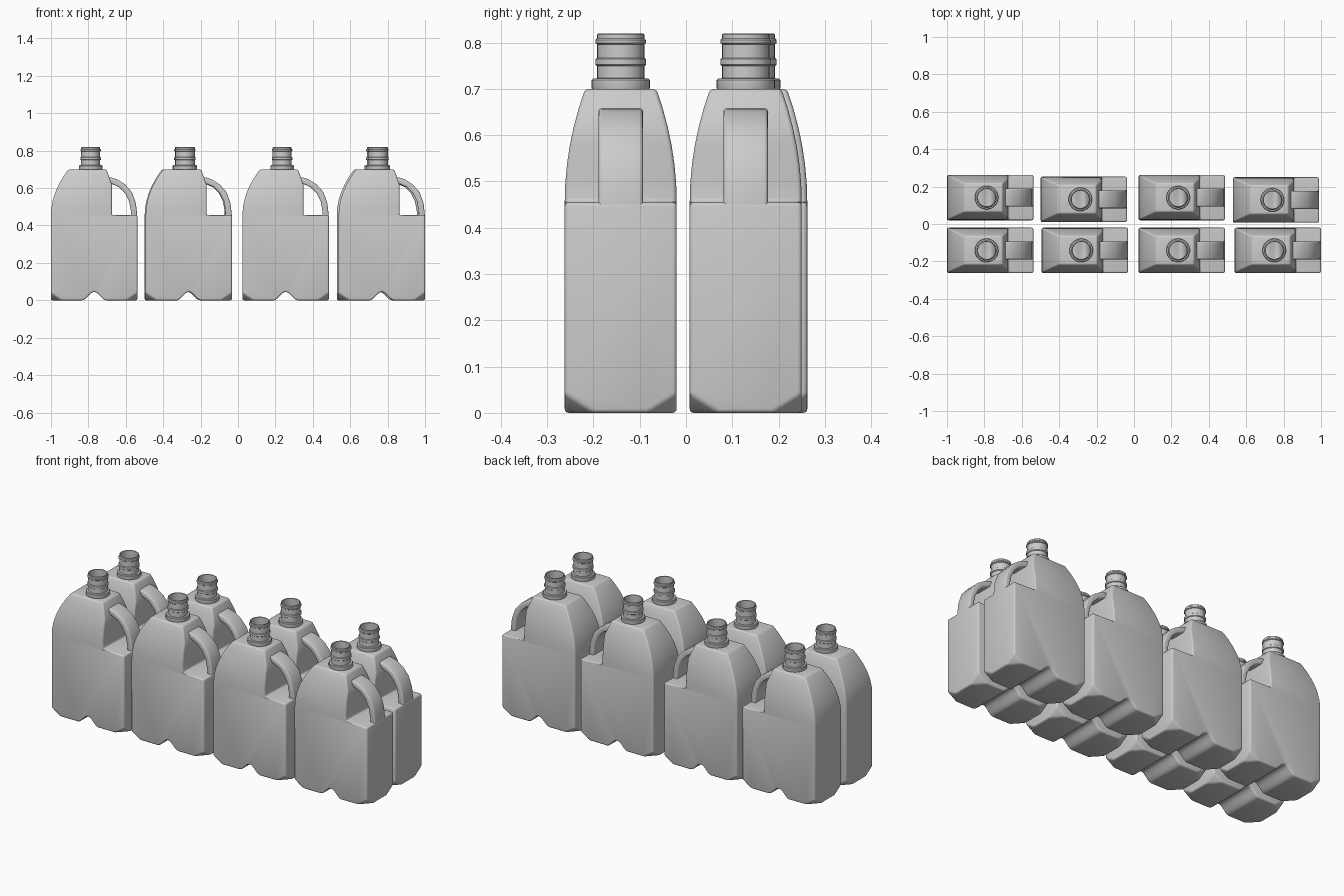
import bpy, bmesh, math
from mathutils import Vector

if "Cube" in bpy.data.objects:
    bpy.data.objects.remove(bpy.data.objects["Cube"])

HALF_W, HALF_D = 0.231, 0.121      # jug half width and half depth
Z_SHOULDER, Z_TOP, STEPS = 0.455, 0.70, 6
NECK_X = 0.212 - HALF_W
LEVELS = [Z_SHOULDER + (Z_TOP - Z_SHOULDER) * i / STEPS for i in range(STEPS + 1)]


def taper(z):
    return max(0.0, (z - Z_SHOULDER) / (Z_TOP - Z_SHOULDER)) ** 2


def prism(profile, half_depth):
    """Extrude an x-z outline along y."""
    bm = bmesh.new()
    face = bm.faces.new([bm.verts.new((x - HALF_W, -half_depth, z)) for x, z in profile])
    ext = bmesh.ops.extrude_face_region(bm, geom=[face], use_keep_orig=True)
    moved = [g for g in ext["geom"] if isinstance(g, bmesh.types.BMVert)]
    bmesh.ops.translate(bm, verts=moved, vec=(0, 2 * half_depth, 0))
    bmesh.ops.recalc_face_normals(bm, faces=bm.faces[:])
    return bm


def soften(bm, width, segments=3):
    edges = [e for e in bm.edges if e.is_manifold and e.calc_face_angle() > 0.56]
    bmesh.ops.bevel(bm, geom=edges, offset=width, offset_type='OFFSET', segments=segments,
                    profile=0.5, affect='EDGES', clamp_overlap=False)


def finish(bm, name):
    mesh = bpy.data.meshes.new(name)
    bm.to_mesh(mesh)
    bm.free()
    mesh.shade_smooth()
    mesh.set_sharp_from_angle(angle=math.radians(35))
    return mesh


def make_body():
    # outline: grooved base, handle shelf, shoulder, curved back
    groove = [(HALF_W + 0.065 * t, 0.045 * math.cos(t * math.pi / 2) ** 2)
              for t in [-1 + i / 6 for i in range(13)]]
    outline = [(0, 0)] + groove + [(0.462, 0), (0.462, Z_SHOULDER), (0.326, Z_SHOULDER),
                                   (0.326, LEVELS[4]), (0.297, Z_TOP)]
    outline += [(0.093 * taper(z), z) for z in reversed(LEVELS)]
    bm = prism(outline, HALF_D)

    # narrow the shoulders front to back
    for z in LEVELS[:-1]:
        bmesh.ops.bisect_plane(bm, geom=bm.verts[:] + bm.edges[:] + bm.faces[:], dist=1e-5,
                               plane_co=(0, 0, z), plane_no=(0, 0, 1))
    for v in bm.verts:
        v.co.y *= 1 - 0.044 / HALF_D * taper(v.co.z)

    # cut off the four base corners
    for sx in (-1, 1):
        for sy in (-1, 1):
            normal = Vector((sx / 0.06, sy / 0.065, -1 / 0.04)).normalized()
            cut = bmesh.ops.bisect_plane(
                bm, geom=bm.verts[:] + bm.edges[:] + bm.faces[:], dist=1e-5,
                plane_co=(sx * HALF_W, sy * HALF_D, 0.04), plane_no=normal, clear_outer=True)
            rim = [g for g in cut["geom_cut"] if isinstance(g, bmesh.types.BMEdge)]
            bmesh.ops.edgeloop_fill(bm, edges=rim)
    bmesh.ops.recalc_face_normals(bm, faces=bm.faces[:])
    soften(bm, 0.009)

    # open the top under the neck
    top = max(bm.faces, key=lambda f: f.calc_center_median().z)
    z = top.calc_center_median().z
    rim = list(top.edges)
    bmesh.ops.delete(bm, geom=[top], context='FACES_ONLY')
    ring = [bm.verts.new((NECK_X + 0.05 * math.cos(a), 0.05 * math.sin(a), z))
            for a in [i * math.tau / 32 for i in range(32)]]
    rim += [bm.edges.new((ring[i - 1], ring[i])) for i in range(32)]
    bmesh.ops.triangle_fill(bm, edges=rim, use_beauty=True, normal=(0, 0, 1))
    return finish(bm, "jug_body")


def make_handle():
    outer = [(0.295, 0.66), (0.325, 0.656), (0.353, 0.647), (0.396, 0.62), (0.433, 0.578),
             (0.454, 0.519), (0.461, 0.455), (0.461, 0.435)]
    inner = [(0.428, 0.435), (0.428, 0.475), (0.418, 0.53), (0.396, 0.573),
             (0.364, 0.605), (0.326, 0.622), (0.295, 0.626)]
    bm = prism(outer + inner, 0.048)
    soften(bm, 0.008)
    return finish(bm, "jug_handle")


def make_neck():
    # lathe: collar, two rings, open lip and inner wall
    profile = [(0.05, 0.699), (0.062, 0.699), (0.063, 0.702), (0.063, 0.719), (0.060, 0.722),
               (0.051, 0.723), (0.051, 0.749), (0.055, 0.752), (0.055, 0.764), (0.051, 0.767),
               (0.051, 0.796), (0.055, 0.799), (0.055, 0.805), (0.051, 0.809),
               (0.051, 0.817), (0.049, 0.819), (0.046, 0.817), (0.046, 0.72), (0.05, 0.699)]
    bm = bmesh.new()
    vs = [bm.verts.new((NECK_X + r, 0, z)) for r, z in profile]
    es = [bm.edges.new(p) for p in zip(vs, vs[1:])]
    bmesh.ops.spin(bm, geom=vs + es, cent=(NECK_X, 0, 0), axis=(0, 0, 1),
                   angle=math.tau, steps=32, use_duplicate=False)
    bmesh.ops.remove_doubles(bm, verts=bm.verts[:], dist=1e-5)
    bmesh.ops.recalc_face_normals(bm, faces=bm.faces[:])
    return finish(bm, "jug_neck")


parts = [make_body(), make_handle(), make_neck()]

# two rows of four jugs, slightly unevenly placed
places = [(-0.769, -0.141), (-0.263, -0.141), (0.255, -0.141), (0.769, -0.141),
          (-0.769, 0.141), (-0.268, 0.132), (0.255, 0.141), (0.759, 0.129)]
for n, (x, y) in enumerate(places, 1):
    for mesh in parts:
        ob = bpy.data.objects.new(f"{mesh.name}_{n}", mesh)
        ob.location = (x, y, 0)
        bpy.context.collection.objects.link(ob)
